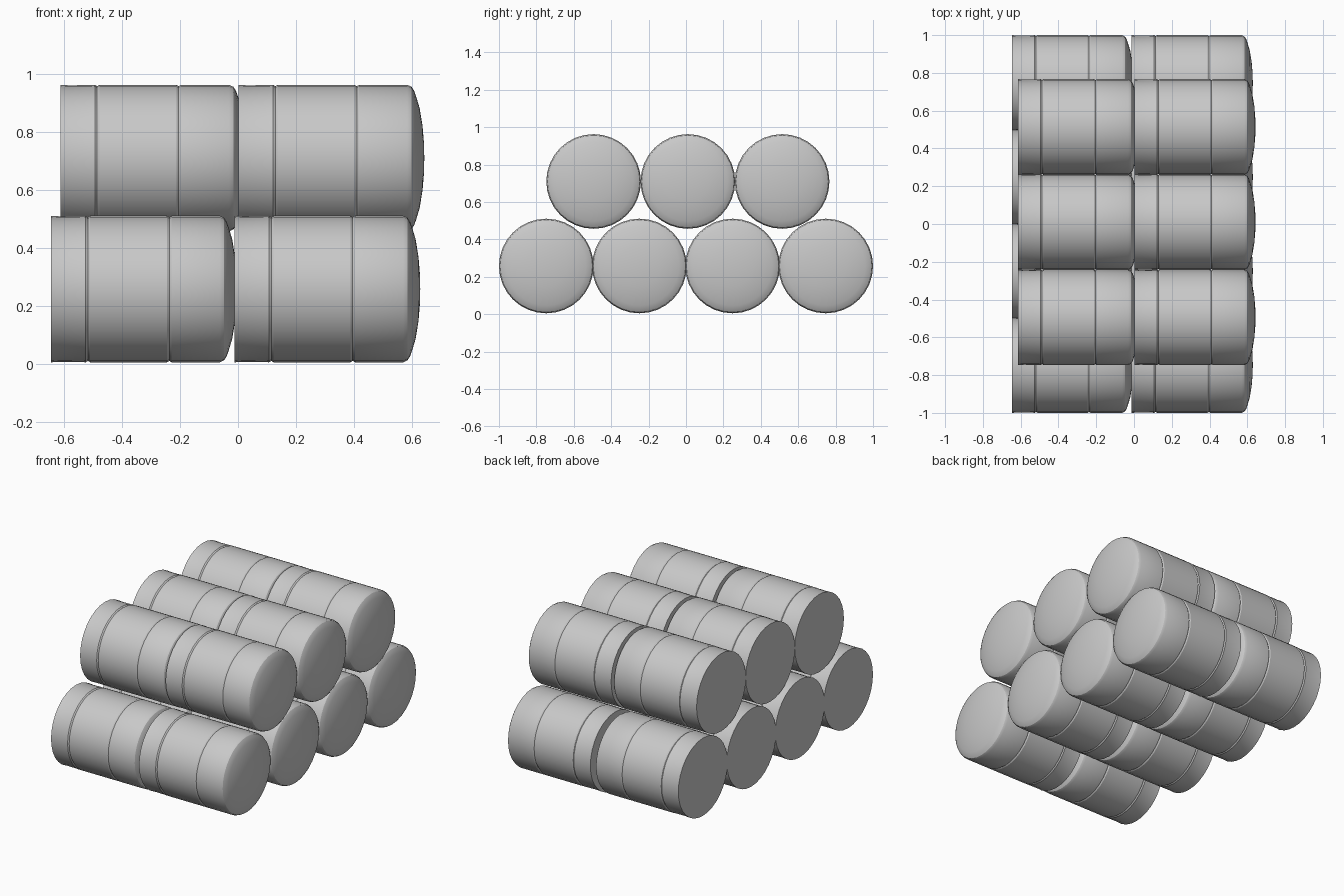
import bpy, bmesh, math
from mathutils import Matrix, Vector

cube = bpy.data.objects.get("Cube")
if cube:
    bpy.data.objects.remove(cube, do_unlink=True)

SIDES = 32
R = 0.253

grey = bpy.data.materials.new("drum grey")
grey.use_nodes = True
colour = (0.58, 0.58, 0.58, 1)
grey.diffuse_color = colour
grey.node_tree.nodes["Principled BSDF"].inputs["Base Color"].default_value = colour


def groove(x):
    """Shallow ring pressed into the wall at distance x along the drum."""
    return [(x - 0.008, R), (x, R - 0.005), (x + 0.008, R)]


# Half outline along x: flat base, two ring grooves, rounded shoulder, domed end
profile = [(0, 0), (0, R), (0.03, R - 0.002), (0.11, R - 0.001)]
profile += groove(0.127) + groove(0.408)
profile += [(0.582, R), (0.597, 0.246), (0.606, 0.232), (0.613, 0.212),
            (0.625, 0.172), (0.635, 0.11), (0.64, 0.05), (0.641, 0)]


def drum_mesh():
    bm = bmesh.new()
    verts = [bm.verts.new((x, 0, r)) for x, r in profile]
    edges = [bm.edges.new(pair) for pair in zip(verts, verts[1:])]
    bmesh.ops.spin(bm, geom=verts + edges, cent=(0, 0, 0), axis=(1, 0, 0),
                   angle=math.tau, steps=SIDES, use_duplicate=False)
    bmesh.ops.remove_doubles(bm, verts=bm.verts, dist=0.0005)
    bmesh.ops.recalc_face_normals(bm, faces=bm.faces)
    mesh = bpy.data.meshes.new("drum")
    bm.to_mesh(mesh)
    bm.free()
    mesh.materials.append(grey)
    return mesh


mesh = drum_mesh()
drums = []


def add_row(name, starts, centres, z):
    """Lay pairs of drums end to end along x, side by side along y."""
    for i, y in enumerate(centres):
        for end, x in zip(("right", "left"), starts):
            obj = bpy.data.objects.new(f"{name}_drum_{i + 1}_{end}", mesh)
            obj.location = (x, y, z)
            bpy.context.collection.objects.link(obj)
            drums.append(obj)


SPACING = 0.498
add_row("lower", (-0.645, -0.012), [(i - 1.5) * SPACING for i in range(4)], 0.258)
add_row("upper", (-0.613, 0.002), [0.01 + (i - 1) * 0.504 for i in range(3)], 0.71)

# Smooth walls with crisp base rims and grooves
bpy.ops.object.select_all(action='DESELECT')
drums[0].select_set(True)
bpy.context.view_layer.objects.active = drums[0]
bpy.ops.object.shade_smooth_by_angle(angle=math.radians(30))
